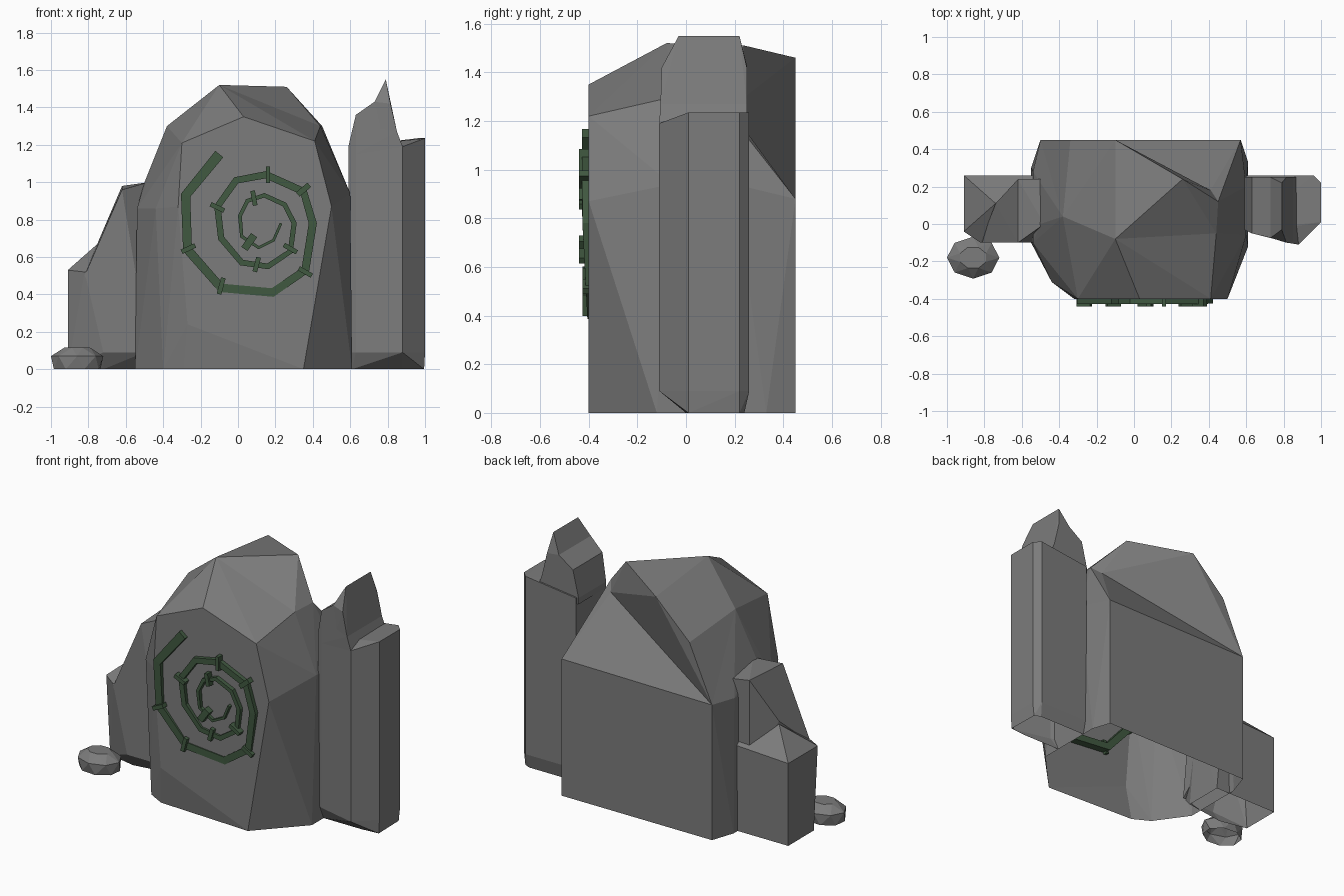
import bpy, bmesh, math
from mathutils import Vector


def material(name, rgb):
    m = bpy.data.materials.new(name)
    m.diffuse_color = (*rgb, 1)
    return m


stone = material("grey stone", (0.2, 0.2, 0.2))
green = material("dark green vine", (0.052, 0.1, 0.052))


def finish(name, bm, mat):
    bmesh.ops.recalc_face_normals(bm, faces=bm.faces[:])
    me = bpy.data.meshes.new(name)
    bm.to_mesh(me)
    bm.free()
    me.materials.append(mat)
    ob = bpy.data.objects.new(name, me)
    bpy.context.collection.objects.link(ob)
    return ob


def rock(name, pts):
    """Chiselled faceted rock: hull of a few corners, open underneath."""
    bm = bmesh.new()
    for p in pts:
        bm.verts.new(p)
    bmesh.ops.convex_hull(bm, input=bm.verts[:])
    loose = [v for v in bm.verts if not v.link_faces]
    bmesh.ops.delete(bm, geom=loose, context='VERTS')
    bmesh.ops.recalc_face_normals(bm, faces=bm.faces[:])
    under = [f for f in bm.faces if f.normal.z < -0.97]
    bmesh.ops.delete(bm, geom=under, context='FACES_ONLY')
    return finish(name, bm, stone)


# Main boulder, with a sloping facet at the back
rock("main_boulder", [
    # base
    (-.55, -.1, 0), (-.4, -.31, 0), (-.29, -.37, 0), (.35, -.4, 0), (.61, -.12, 0),
    (.61, .33, 0), (.57, .45, 0), (-.5, .45, 0), (-.55, .3, 0),
    # front face
    (-.27, -.4, .24), (-.32, -.4, .87), (-.44, -.31, .86), (-.3, -.4, 1.21),
    (.03, -.4, 1.35), (.41, -.4, 1.22), (.5, -.4, .87),
    # shoulders and crown
    (-.54, -.1, .86), (-.54, .28, .86), (-.5, 0, 1.0), (-.38, .04, 1.3),
    (-.1, -.08, 1.52), (.45, .12, 1.3), (.44, -.05, 1.3),
    (.6, -.06, .94), (.6, .2, .94), (.41, .18, 1.25),
    (.57, .45, .88), (-.5, .45, .87)])

# Crown leaning out over the back facet
rock("back_crown", [
    (-.5, .45, .87), (-.34, .45, 1.23), (-.1, .45, 1.46), (.41, .18, 1.25),
    (.26, .24, 1.51), (-.1, -.08, 1.52), (-.38, .04, 1.3),
    (.45, .12, 1.3), (.44, -.05, 1.3)])

# Stepped rock on the left: low block and higher ridge
rock("left_rock_low", [
    (-.91, 0, 0), (-.91, .26, 0), (-.45, .26, 0), (-.45, 0, 0), (-.72, -.04, 0),
    (-.91, -.04, .53), (-.91, .26, .53), (-.82, -.1, .52), (-.72, -.1, .09), (-.5, -.1, .09),
    (-.74, .11, .68), (-.5, .26, .55), (-.5, 0, .6)])
rock("left_rock_ridge", [
    (-.82, -.1, .5), (-.74, .11, .7), (-.62, -.1, .1), (-.62, .24, .4), (-.48, -.1, .1), (-.48, .24, .4),
    (-.62, -.1, .96), (-.62, .24, .98), (-.5, .24, .96), (-.48, .0, 1.0)])

# Tall column on the right, undercut at the base
section = [(.59, -.03), (.63, -.05), (.88, -.11), (1.0, .01), (1.0, .22), (.96, .26), (.6, .26)]
base = [(.61, 0), (.88, 0), (.995, .01), (.99, .22), (.95, .24), (.61, .24)]
rock("right_column",
     [(x, y, z) for x, y in section for z in (.09, 1.19 + .045 * (x > .9))]
     + [(x, y, 0) for x, y in base])

# Column shoulder and pointed peak, flush with the column's front face
rock("column_shoulder", [(x, y, z) for x, f, z in
                         ((.59, -.03, 1.15), (.59, -.03, 1.19), (.63, -.05, 1.36), (.73, -.074, 1.43),
                          (.85, -.105, 1.27), (.88, -.11, 1.19), (.63, -.05, 1.15))
                         for y in (f, .25)])
rock("column_peak", [(.79, -.03, 1.55), (.79, .22, 1.55)]
     + [(x, y, z) for x, f, z in ((.73, -.074, 1.43), (.815, -.1, 1.42), (.85, -.105, 1.27),
                                  (.72, -.07, 1.2), (.86, -.105, 1.19)) for y in (f, .25)])

# Pebble
rock("pebble", [(-.86 + r * math.cos(a * math.pi / 4 + o), -.18 + .8 * r * math.sin(a * math.pi / 4 + o), z)
                for r, z, o in ((.13, 0, .3), (.14, .07, 0), (.075, .115, .4)) for a in range(8)])

# Spiral vine: tapering rectangular band along a path in the front plane
path = [(-.1, 1.15), (-.28, .93), (-.27, .64), (-.09, .435), (.185, .41), (.36, .53), (.4, .78),
        (.35, .95), (.15, 1.04), (-.01, 1.01), (-.11, .87), (-.09, .7), (.02, .57), (.16, .55),
        (.28, .63), (.3, .78), (.25, .88), (.14, .93), (.05, .9), (.01, .82), (.02, .71),
        (.11, .65), (.19, .69), (.23, .78)]
bm = bmesh.new()
P = [Vector(p) for p in path]
last = len(P) - 1
prev = None
for i, p in enumerate(P):
    d = (P[min(i + 1, last)] - P[max(i - 1, 0)]).normalized()
    t = i / last
    n = Vector((-d.y, d.x)) * (.027 * (1 - t) + .007 * t)
    yf = -.405 - .022 * min(1, max(0, (p.y - .4) / .4))
    ring = [bm.verts.new((p.x + s * n.x, y, p.y + s * n.y))
            for s, y in ((-1, yf), (1, yf), (1, -.35), (-1, -.35))]
    if prev:
        for k in range(4):
            bm.faces.new((prev[k], prev[(k + 1) % 4], ring[(k + 1) % 4], ring[k]))
    if i in (0, last):
        bm.faces.new(ring)
    prev = ring
finish("spiral_vine", bm, green)

# Short thorn bars crossing the vine: x, z, angle, length, width
thorns = [(.16, 1.04, 90, .09, .022), (.35, .96, 40, .08, .03), (-.11, .865, -25, .08, .025),
          (-.265, .645, 25, .08, .025), (-.09, .445, 75, .09, .025), (.36, .52, -30, .08, .025),
          (.28, .645, -30, .08, .025), (.1, .56, 75, .08, .025), (.085, .915, 100, .08, .025),
          (.06, .68, 55, .09, .04)]
for i, (x, z, ang, ln, w) in enumerate(thorns):
    c, s = math.cos(math.radians(ang)), math.sin(math.radians(ang))
    depth = .08 if z > .6 else .05
    bm = bmesh.new()
    bmesh.ops.create_cube(bm, size=1)
    for v in bm.verts:
        a, b = v.co.x * ln, v.co.z * w
        v.co = (x + a * c - b * s, -.4 + v.co.y * depth, z + a * s + b * c)
    finish(f"vine_thorn_{i + 1}", bm, green)
